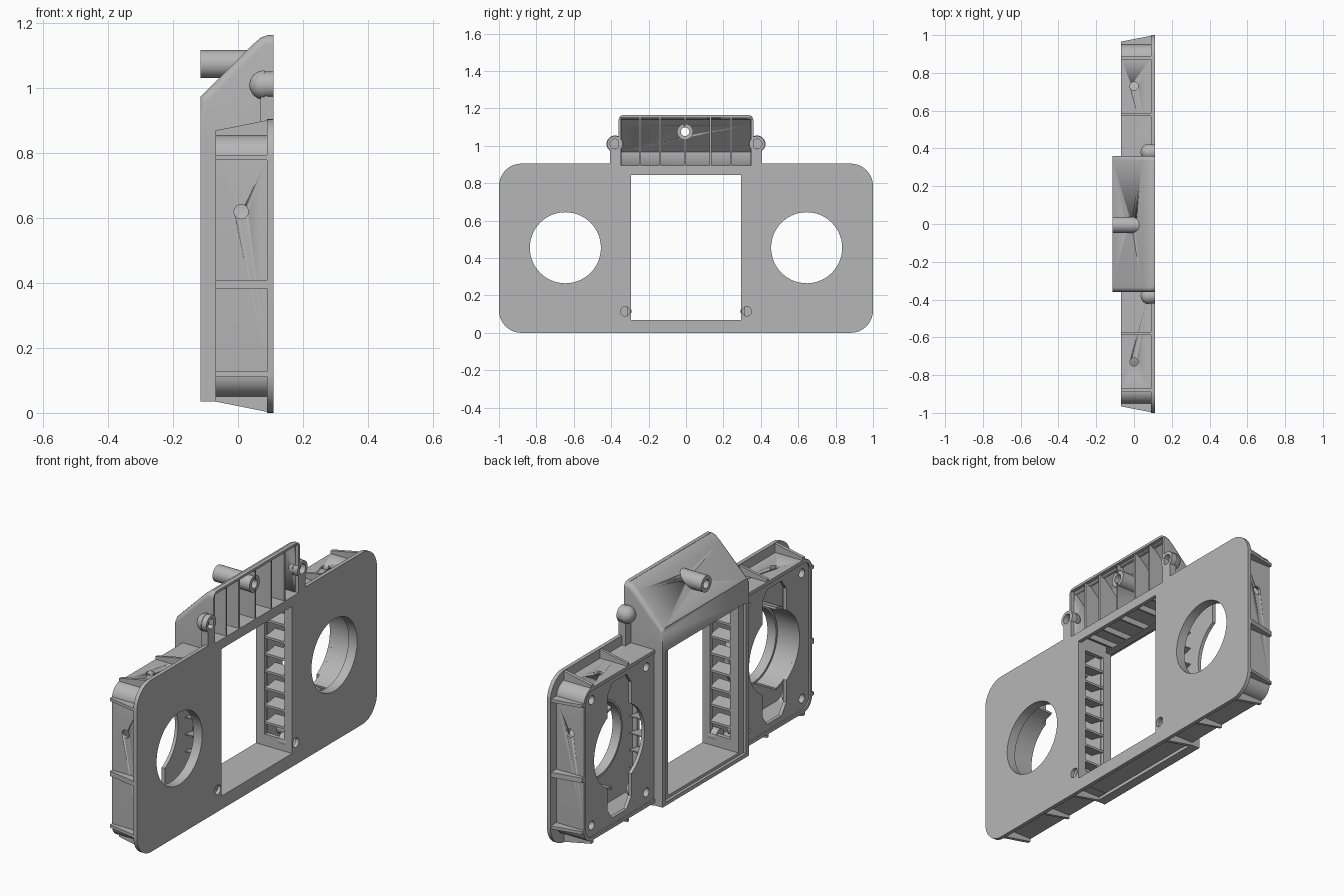
import bpy, bmesh, math
from mathutils import Vector

if "Cube" in bpy.data.objects:
    bpy.data.objects.remove(bpy.data.objects["Cube"])

grey = bpy.data.materials.new("mid grey plastic")
grey.use_nodes = True
grey.diffuse_color = (0.47, 0.47, 0.47, 1)
grey.node_tree.nodes["Principled BSDF"].inputs["Base Color"].default_value = grey.diffuse_color


def arc(cu, cv, r, a0, a1, n=10):
    angles = [math.radians(a0 + (a1 - a0) * i / n) for i in range(n + 1)]
    return [(cu + r * math.cos(a), cv + r * math.sin(a)) for a in angles]


def circle(cu, cv, r, n=40):
    return arc(cu, cv, r, 0, 360, n)[:-1]


def rect(u0, u1, v0, v1):
    return [(u0, v0), (u1, v0), (u1, v1), (u0, v1)]


def symmetric(half):
    return half + [(-u, v) for u, v in reversed(half)]


# Maps profile coordinates (u, v) and depth w to space for each extrusion axis
AXES = {"X": lambda u, v, w: (w, u, v),
        "Y": lambda u, v, w: (u, w, v),
        "Z": lambda u, v, w: (u, v, w)}


def finish(name, bm, mirror=False):
    bmesh.ops.recalc_face_normals(bm, faces=bm.faces)
    me = bpy.data.meshes.new(name)
    bm.to_mesh(me)
    bm.free()
    me.materials.clear()
    me.materials.append(grey)
    me.shade_smooth()
    me.set_sharp_from_angle(angle=math.radians(32))
    ob = bpy.data.objects.new(name, me)
    bpy.context.scene.collection.objects.link(ob)
    if mirror:
        add_mirror(ob)
    return ob


def add_mirror(ob):
    mod = ob.modifiers.new("mirror", "MIRROR")
    mod.use_axis = (False, True, False)
    mod.use_clip = False
    mod.use_mirror_merge = False


def extrude(loops, lo, hi, axis):
    """Fill the loops (inner loops are holes) and extrude from lo to hi."""
    cu = bpy.data.curves.new("profile", "CURVE")
    cu.dimensions = "2D"
    cu.fill_mode = "BOTH"
    cu.extrude = (hi - lo) / 2
    for loop in loops:
        sp = cu.splines.new("POLY")
        sp.points.add(len(loop) - 1)
        for p, (u, v) in zip(sp.points, loop):
            p.co = (u, v, 0, 1)
        sp.use_cyclic_u = True
    tmp = bpy.data.objects.new("profile", cu)
    bpy.context.scene.collection.objects.link(tmp)
    dg = bpy.context.evaluated_depsgraph_get()
    me = bpy.data.meshes.new_from_object(tmp.evaluated_get(dg))
    bm = bmesh.new()
    bm.from_mesh(me)
    bpy.data.objects.remove(tmp)
    bpy.data.curves.remove(cu)
    bpy.data.meshes.remove(me)
    mid = (lo + hi) / 2
    for v in bm.verts:
        v.co = Vector(AXES[axis](v.co.x, v.co.y, v.co.z + mid))
    bmesh.ops.remove_doubles(bm, verts=bm.verts, dist=1e-5)
    bmesh.ops.recalc_face_normals(bm, faces=bm.faces)
    return bm


def panel(name, loops, lo, hi, axis="X", mirror=False):
    return finish(name, extrude(loops, lo, hi, axis), mirror)


def cutter(name, loops, lo, hi, axis):
    ob = panel(name, loops, lo, hi, axis)
    ob.hide_render = True
    ob.display_type = "WIRE"
    ob.hide_set(True)
    return ob


def cut(ob, tool):
    mod = ob.modifiers.new("cut", "BOOLEAN")
    mod.operation = "DIFFERENCE"
    mod.solver = "EXACT"
    mod.object = tool


FAN_Y, FAN_Z = 0.645, 0.455

# Front plate with window, fan holes, screw holes and hood rim
outline = symmetric(arc(0.88, 0.12, 0.12, -90, 0) + arc(0.88, 0.785, 0.12, 0, 90)
                    + [(0.405, 0.905), (0.405, 0.975), (0.36, 0.975)]
                    + arc(0.33, 1.135, 0.03, 0, 90, 5))
holes = [rect(-0.293, 0.293, 0.07, 0.845), rect(-0.348, 0.348, 0.895, 1.152)]
for s in (1, -1):
    holes += [circle(s * FAN_Y, FAN_Z, 0.19, 56), circle(s * 0.325, 0.115, 0.025, 24)]
panel("front_plate", [outline] + holes, 0.09, 0.11)

# Side housings: wall open towards the centre, with a hole on side and top
outer = [(0.31, 0.05)] + arc(0.88, 0.12, 0.07, -90, 0) + arc(0.88, 0.785, 0.07, 0, 90) + [(0.31, 0.855)]
inner = [(0.31, 0.837)] + arc(0.88, 0.785, 0.052, 90, 0) + arc(0.88, 0.12, 0.052, 0, -90) + [(0.31, 0.068)]
walls = panel("side_housing_wall", [outer + inner], -0.07, 0.092)
cut(walls, cutter("side_hole_cutter", [circle(0.01, 0.62, 0.022, 24)], 0.9, 1.0, "Y"))
cut(walls, cutter("top_hole_cutter", [circle(0.0, 0.73, 0.022, 24)], 0.8, 0.9, "Z"))
add_mirror(walls)

# Rear fan mounts: round opening with a pocket above and below
w, z_out = 0.1, 0.355
a = math.degrees(math.acos(w / 0.21))
keyhole = (arc(FAN_Y, FAN_Z, 0.21, -a, a, 20)
           + [(FAN_Y + w, FAN_Z + 0.3), (FAN_Y + 0.06, FAN_Z + z_out),
              (FAN_Y - 0.06, FAN_Z + z_out), (FAN_Y - w, FAN_Z + 0.3)]
           + arc(FAN_Y, FAN_Z, 0.21, 180 - a, 180 + a, 20)
           + [(FAN_Y - w, FAN_Z - 0.3), (FAN_Y - 0.06, FAN_Z - z_out),
              (FAN_Y + 0.06, FAN_Z - z_out), (FAN_Y + w, FAN_Z - 0.3)])
screws = [(y, z) for y in (0.42, 0.875) for z in (0.125, 0.785)]
mount = arc(0.88, 0.12, 0.06, -90, 0) + arc(0.88, 0.785, 0.06, 0, 90)
panel("fan_mount", [[(0.31, 0.06)] + mount + [(0.31, 0.845)], keyhole]
      + [circle(y, z, 0.023, 20) for y, z in screws], -0.063, -0.045, mirror=True)
panel("screw_tubes", [circle(y, z, r, 20) for y, z in screws for r in (0.036, 0.023)],
      -0.046, 0.03, mirror=True)
panel("fan_scroll", [arc(FAN_Y, FAN_Z, 0.21, -80, 80, 24) + arc(FAN_Y, FAN_Z, 0.222, 80, -80, 24)],
      -0.046, 0.091, mirror=True)
panel("fan_ring", [circle(FAN_Y, FAN_Z, 0.202, 56), circle(FAN_Y, FAN_Z, 0.19, 56)],
      0.06, 0.091, mirror=True)

# Outer stiffening ribs
for z, t in ((0.12, 0.008), (0.397, 0.013), (0.787, 0.008)):
    panel("side_rib", [[(-0.07, 0.94), (-0.07, 0.965), (0.091, 0.997), (0.091, 0.94)]],
          z - t, z + t, "Z", True)
for y, t in ((0.58, 0.007), (0.88, 0.009)):
    panel("top_rib", [[(-0.07, 0.845), (-0.07, 0.87), (0.091, 0.902), (0.091, 0.845)]],
          y - t, y + t, "Y", True)
    panel("bottom_rib", [[(-0.07, 0.06), (-0.07, 0.035), (0.091, 0.003), (0.091, 0.06)]],
          y - t, y + t, "Y", True)

# Central duct: stepped rear frame, louvred side walls and floor
panel("rear_frame", [rect(-0.36, 0.36, 0.035, 0.85), rect(-0.293, 0.293, 0.07, 0.845)], -0.1, -0.065)
panel("rear_lip", [rect(-0.36, 0.36, 0.035, 0.851), rect(-0.335, 0.335, 0.055, 0.849)], -0.115, -0.1)
panel("duct_wall", [rect(-0.07, 0.091, 0.05, 0.89), rect(-0.05, 0.065, 0.13, 0.81)],
      0.293, 0.315, "Y", True)
for i in range(7):
    z = 0.19 + i * 0.09
    panel("louvre_slat", [[(0.295, z - 0.006), (0.375, z + 0.012), (0.375, z + 0.018), (0.295, z + 0.006)]],
          -0.055, 0.07, "X", True)
panel("duct_floor", [rect(-0.36, 0.36, 0.052, 0.07)], -0.1, 0.091)
panel("floor_rib", [[(-0.07, 0.06), (-0.07, 0.035), (0.091, 0.003), (0.091, 0.06)]],
      0.343, 0.36, "Y", True)
panel("lower_screw_boss", [circle(0.325, 0.115, 0.034, 24)], 0.03, 0.075, "X", True)

# Sloped hood, rounded along its sides and hollowed from the front
profile = [(-0.115, 0.85), (0.091, 0.85), (0.091, 1.164), (0.07, 1.156), (0.04, 1.13), (-0.115, 0.975)]
bm = extrude([profile], -0.36, 0.36, "Y")
sides = []
for e in bm.edges:
    p, q = (v.co for v in e.verts)
    on_side = abs(p.y - q.y) < 1e-4
    sloped = abs(p.x - q.x) > 1e-3 and min(p.z, q.z) > 0.9
    if on_side and sloped and e.is_manifold and e.calc_face_angle() > 0.8:
        sides.append(e)
bmesh.ops.bevel(bm, geom=sides, offset=0.025, segments=5, profile=0.5, affect="EDGES")
hood = finish("hood", bm)
cavity = cutter("hood_cavity_cutter", [[(-0.1, 0.8), (0.15, 0.8), (0.15, 1.15), (0.075, 1.142),
                                        (0.045, 1.113), (-0.1, 0.968)]], -0.346, 0.346, "Y")
bore = cutter("bore_cutter", [circle(-0.005, 1.075, 0.03, 24)], -0.2, 0.2, "X")
cut(hood, cavity)
cut(hood, bore)
panel("hood_floor", [rect(-0.35, 0.35, 0.88, 0.895)], -0.105, 0.091)

# Hood ribs and the through tube
for y in (-0.245, -0.14, -0.005, 0.13, 0.24):
    rib = panel("hood_rib", [[(-0.105, 0.85), (0.091, 0.85), (0.105, 0.895), (0.105, 1.155),
                              (0.075, 1.147), (0.045, 1.118), (-0.105, 0.968)]],
                y - 0.005, y + 0.005, "Y")
    if y == -0.005:
        cut(rib, bore)
panel("through_tube", [circle(-0.005, 1.075, 0.043, 32), circle(-0.005, 1.075, 0.023, 32)], -0.115, 0.1)

# Domed screw ears beside the hood
panel("ear_ring", [circle(0.38, 1.01, 0.042, 32), circle(0.38, 1.01, 0.026, 32)], 0.08, 0.11, "X", True)
panel("ear_web", [rect(0.35, 0.405, 0.85, 0.985)], 0.07, 0.091, "X", True)
bm = bmesh.new()
bmesh.ops.create_uvsphere(bm, u_segments=28, v_segments=16, radius=0.045)
bmesh.ops.translate(bm, verts=bm.verts, vec=(0.08, 0.38, 1.01))
cutline = bmesh.ops.bisect_plane(bm, geom=bm.verts[:] + bm.edges[:] + bm.faces[:],
                                 plane_co=(0.082, 0, 0), plane_no=(1, 0, 0), clear_outer=True)
bmesh.ops.holes_fill(bm, edges=[e for e in bm.edges if e.is_boundary])
finish("ear_dome", bm, True)
